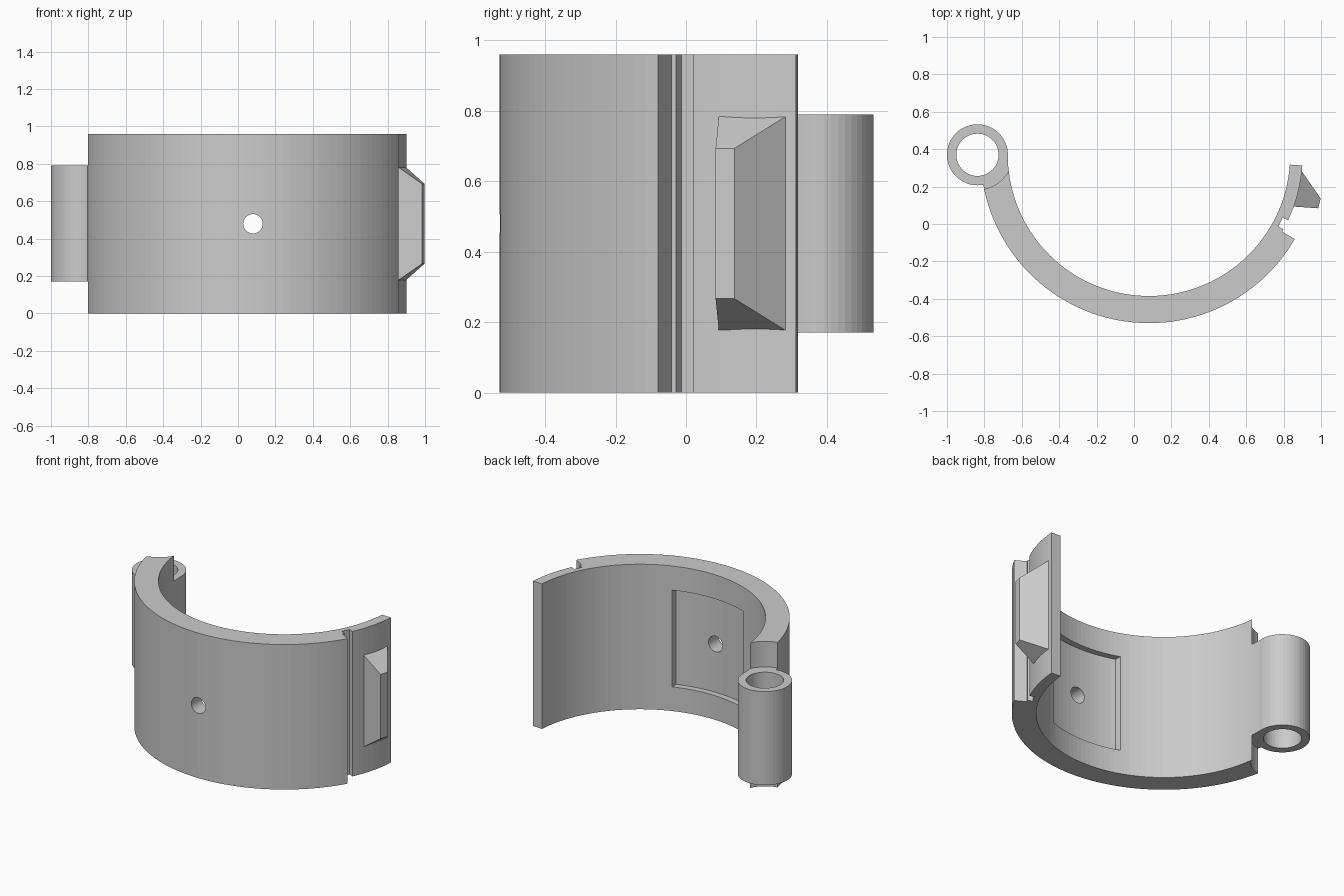
import bpy, bmesh
from math import cos, sin, radians
from mathutils import Matrix

CENTRE = (0.08, 0.37)          # axis of the curved band
HINGE = (-0.837, 0.37)         # axis of the hinge barrel
INNER, OUTER, FLANGE = 0.755, 0.90, 0.822
HEIGHT, MID = 0.96, 0.48

if "Cube" in bpy.data.objects:
    bpy.data.objects.remove(bpy.data.objects["Cube"], do_unlink=True)

grey = bpy.data.materials.new("plain_grey")
grey.use_nodes = True
grey.diffuse_color = (0.6, 0.6, 0.6, 1)
grey.node_tree.nodes["Principled BSDF"].inputs["Base Color"].default_value = (0.6, 0.6, 0.6, 1)


def make(name, bm):
    bmesh.ops.recalc_face_normals(bm, faces=bm.faces)
    mesh = bpy.data.meshes.new(name)
    bm.to_mesh(mesh)
    bm.free()
    mesh.materials.append(grey)
    obj = bpy.data.objects.new(name, mesh)
    bpy.context.collection.objects.link(obj)
    return obj


def extrude(name, outline, z0, z1):
    bm = bmesh.new()
    face = bm.faces.new([bm.verts.new((x, y, z0)) for x, y in outline])
    top = bmesh.ops.extrude_face_region(bm, geom=[face])["geom"]
    verts = [v for v in top if isinstance(v, bmesh.types.BMVert)]
    bmesh.ops.translate(bm, verts=verts, vec=(0, 0, z1 - z0))
    return make(name, bm)


def arc(radius, a0, a1, centre=CENTRE, step=2.5):
    n = max(1, round(abs(a1 - a0) / step))
    angles = [radians(a0 + (a1 - a0) * i / n) for i in range(n + 1)]
    return [(centre[0] + radius * cos(a), centre[1] + radius * sin(a)) for a in angles]


def disc(name, radius, z0, z1):
    return extrude(name, arc(radius, 0, 360, HINGE, 7.5)[:-1], z0, z1)


def boolean(target, tool, operation="DIFFERENCE"):
    mod = target.modifiers.new(operation, "BOOLEAN")
    mod.operation, mod.solver, mod.object = operation, "EXACT", tool
    bpy.context.view_layer.objects.active = target
    bpy.ops.object.modifier_apply(modifier=mod.name)
    bpy.data.objects.remove(tool, do_unlink=True)


# Curved band with a thin flange and a narrow groove beside the step
outline = (arc(OUTER, -180, -30) + arc(FLANGE, -30, -29) + arc(0.79, -29, -25.2)
           + arc(FLANGE, -25.2, -4) + arc(INNER, -4, -180))
band = extrude("curved_band", outline, 0, HEIGHT)

# Clearance above and below the hinge barrel
for z0, z1 in ((-0.1, 0.17), (0.79, HEIGHT + 0.1)):
    boolean(band, disc("clearance", 0.187, z0, z1))

# Hinge barrel with its bore
boolean(band, disc("barrel", 0.163, 0.17, 0.79), "UNION")
boolean(band, disc("bore", 0.113, 0, HEIGHT))

# Shallow curved recess on the inner wall
pocket = arc(0.795, -109, -71) + arc(0.6, -64, -116)
boolean(band, extrude("pocket", pocket, 0.16, 0.80))

# Round hole through the front
bm = bmesh.new()
bmesh.ops.create_cone(bm, cap_ends=True, segments=32, radius1=0.052, radius2=0.052, depth=0.6,
                      matrix=Matrix.Translation((CENTRE[0], -0.45, MID)) @ Matrix.Rotation(radians(90), 4, "X"))
boolean(band, make("hole", bm))

# Tapered latch catch on the flange
bm = bmesh.new()
levels = [((0.856, 0.093), (0.985, 0.084), (0.998, 0.137), (0.897, 0.282))]
half = (0.303, 0.213, 0.213, 0.303)
rings = [[bm.verts.new((x, y, MID + side * h)) for (x, y), h in zip(levels[0], half)] for side in (-1, 1)]
for ring in rings:
    bm.faces.new(ring)
for i in range(4):
    j = (i + 1) % 4
    bm.faces.new((rings[0][i], rings[0][j], rings[1][j], rings[1][i]))
make("latch_catch", bm)
